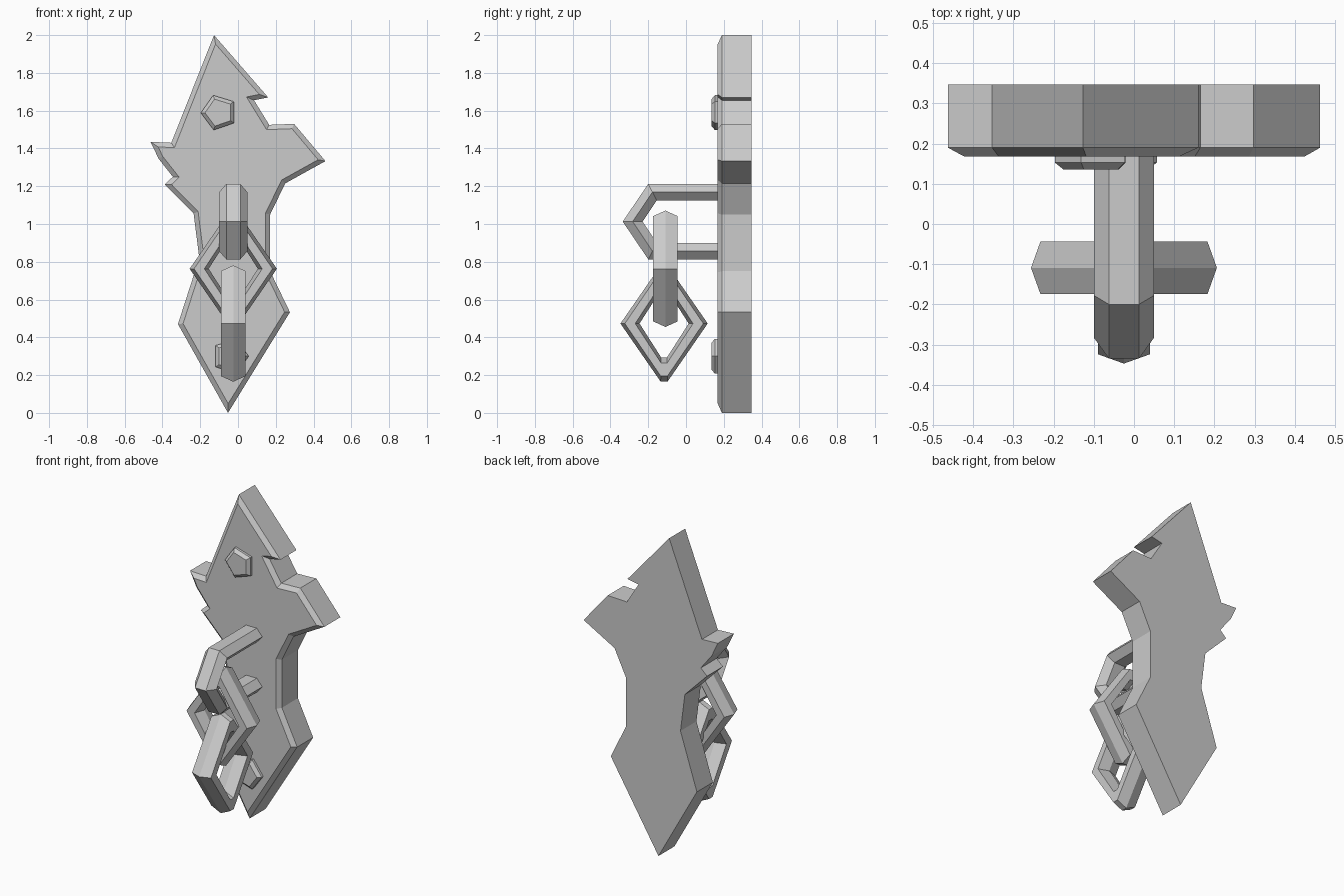
import bpy, bmesh, math
from mathutils import Vector

if "Cube" in bpy.data.objects:
    bpy.data.objects.remove(bpy.data.objects["Cube"])


def make_object(name, bm):
    bmesh.ops.recalc_face_normals(bm, faces=bm.faces[:])
    mesh = bpy.data.meshes.new(name)
    bm.to_mesh(mesh)
    bm.free()
    ob = bpy.data.objects.new(name, mesh)
    bpy.context.collection.objects.link(ob)
    return ob


def bevelled_slab(name, outline, y_back, y_edge, y_front, inset):
    """Extruded (x, z) outline with a chamfer around its front face."""
    bm = bmesh.new()
    back = [bm.verts.new((x, y_back, z)) for x, z in outline]
    edge = [bm.verts.new((x, y_edge, z)) for x, z in outline]
    n = len(outline)
    bm.faces.new(back)
    for i in range(n):
        j = (i + 1) % n
        bm.faces.new((back[i], back[j], edge[j], edge[i]))
    front = bm.faces.new(edge)
    bmesh.ops.recalc_face_normals(bm, faces=bm.faces[:])
    bmesh.ops.inset_region(bm, faces=[front], thickness=inset, use_even_offset=True)
    for v in front.verts:
        v.co.y = y_front
    return make_object(name, bm)


def swept_bar(name, outer, inner, section, to_world, closed):
    """Bar between an outer and an inner path; section is (radial 0-1, sideways)."""
    bm = bmesh.new()
    rings = []
    for o, i in zip(outer, inner):
        o, i = Vector(o), Vector(i)
        ring = []
        for t, side in section:
            p = i.lerp(o, t)
            ring.append(bm.verts.new(to_world(p.x, p.y, side)))
        rings.append(ring)
    n, m = len(rings), len(section)
    for a in range(n if closed else n - 1):
        r, s = rings[a], rings[(a + 1) % n]
        for k in range(m):
            l = (k + 1) % m
            bm.faces.new((r[k], r[l], s[l], s[k]))
    if not closed:
        bm.faces.new(rings[0])
        bm.faces.new(rings[-1])
    return make_object(name, bm)


def diamond(w, h, flat):
    return [(w, 0), (flat, h), (-flat, h), (-w, 0), (-flat, -h), (flat, -h)]


# Jagged backing plate
plate = [(-0.127, 2.0), (0.16, 1.67), (0.085, 1.655), (0.165, 1.525),
         (0.297, 1.53), (0.463, 1.333), (0.25, 1.215), (0.17, 1.05),
         (0.17, 0.75), (0.275, 0.533), (-0.053, 0.0), (-0.318, 0.47),
         (-0.205, 0.82), (-0.235, 1.055), (-0.388, 1.21), (-0.345, 1.25),
         (-0.42, 1.345), (-0.463, 1.435), (-0.353, 1.43)]
bevelled_slab("wall_plate", plate, 0.347, 0.19, 0.168, 0.025)

# Five-sided studs
for name, cx, cz, start in (("upper_stud", -0.10, 1.59, 109),
                            ("lower_stud", -0.04, 0.30, 0)):
    pts = [(cx + 0.097 * math.cos(math.radians(start + 72 * k)),
            cz + 0.097 * math.sin(math.radians(start + 72 * k))) for k in range(5)]
    bevelled_slab(name, pts, 0.18, 0.153, 0.135, 0.018)

CX = -0.025  # chain centre line

# Fixed bracket emerging from the plate
bracket_section = [(1, -0.037), (1, 0.037), (0.5, 0.075),
                   (0, 0.037), (0, -0.037), (0.5, -0.075)]
swept_bar("bracket",
          [(0.19, 1.212), (-0.2, 1.212), (-0.335, 1.013), (-0.2, 0.813), (0.19, 0.813)],
          [(0.19, 1.125), (-0.155, 1.125), (-0.23, 1.013), (-0.155, 0.9), (0.19, 0.9)],
          bracket_section, lambda u, v, s: (CX + s, u, v), False)

# Hanging diamond links, turned a quarter to each other
link_section = [(1, 0), (0.77, 0.065), (0.23, 0.065),
                (0, 0), (0.23, -0.065), (0.77, -0.065)]
outer = diamond(0.231, 0.308, 0.018)
inner = diamond(0.13, 0.18, 0.015)
swept_bar("middle_link", outer, inner, link_section,
          lambda u, v, s: (CX + u, -0.109 + s, 0.763 + v), True)
swept_bar("bottom_link", outer, inner, link_section,
          lambda u, v, s: (CX + s, -0.116 + u, 0.473 + v), True)
